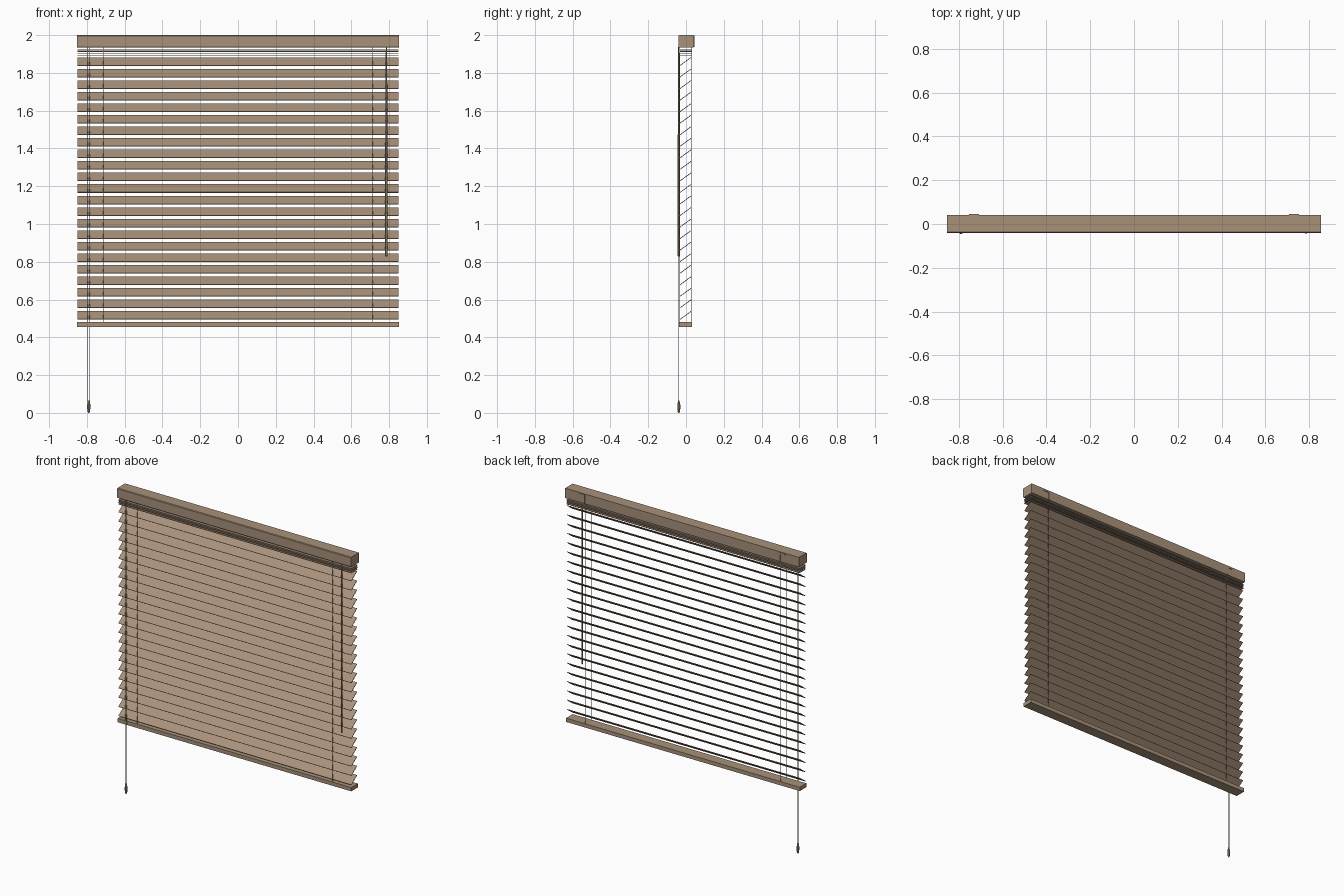
import bpy, bmesh, math
from mathutils import Vector, Matrix

if "Cube" in bpy.data.objects:
    bpy.data.objects.remove(bpy.data.objects["Cube"])


def material(name, rgb):
    m = bpy.data.materials.new(name)
    m.diffuse_color = (*rgb, 1)
    m.use_nodes = True
    m.node_tree.nodes["Principled BSDF"].inputs["Base Color"].default_value = m.diffuse_color
    return m


WOOD = material("tan wood", (0.39, 0.285, 0.195))
WAND = material("wand brown", (0.33, 0.24, 0.14))
CORD = material("cord grey", (0.24, 0.23, 0.21))


def finish(bm, name, mat):
    bmesh.ops.recalc_face_normals(bm, faces=bm.faces)
    me = bpy.data.meshes.new(name)
    bm.to_mesh(me)
    bm.free()
    me.materials.append(mat)
    ob = bpy.data.objects.new(name, me)
    bpy.context.collection.objects.link(ob)
    return ob


def extrude_x(name, profile, x0, x1, mat):
    """Closed (y, z) profile swept along x."""
    bm = bmesh.new()
    f = bm.faces.new([bm.verts.new((x0, y, z)) for y, z in profile])
    r = bmesh.ops.extrude_face_region(bm, geom=[f])
    vs = [v for v in r["geom"] if isinstance(v, bmesh.types.BMVert)]
    bmesh.ops.translate(bm, verts=vs, vec=(x1 - x0, 0, 0))
    return finish(bm, name, mat)


def box(name, x0, x1, y0, y1, z0, z1, mat):
    return extrude_x(name, [(y0, z0), (y1, z0), (y1, z1), (y0, z1)], x0, x1, mat)


def lathe(name, x, y, rings, sides, mat):
    """Stack of (radius, z) rings around a vertical axis, bottom to top."""
    bm = bmesh.new()
    loops = [[bm.verts.new((x + r * math.cos(2 * math.pi * i / sides),
                            y + r * math.sin(2 * math.pi * i / sides), z))
              for i in range(sides)] for r, z in rings]
    for a, b in zip(loops, loops[1:]):
        for i in range(sides):
            j = (i + 1) % sides
            bm.faces.new((a[i], a[j], b[j], b[i]))
    bm.faces.new(loops[0])
    bm.faces.new(loops[-1])
    return finish(bm, name, mat)


def slat(name, y, z, angle, width):
    """Thin, flat blade tilted about x, rear edge up."""
    c, s = math.cos(angle), math.sin(angle)
    w, t = width / 2, 0.0018
    pts = [(-w, -t), (w, -t), (w, t), (-w, t)]
    return extrude_x(name, [(y + a * c - b * s, z + a * s + b * c) for a, b in pts],
                     -0.85, 0.85, WOOD)


# Headrail with slightly eased front edges
extrude_x("headrail", [(-0.038, 1.935), (0.041, 1.935), (0.041, 2.0), (-0.037, 2.0),
                       (-0.041, 1.996), (-0.041, 1.938)], -0.853, 0.853, WOOD)

# Flat slats gathered below the headrail
for i, z in enumerate((1.921, 1.913, 1.904, 1.893)):
    slat(f"stacked_slat_{i + 1}", -0.001, z, 0, 0.066)

# Tilted slats
for i in range(23):
    slat(f"slat_{i + 1}", -0.003, 1.860 - i * 0.0611, math.radians(36), 0.072)

# Bottom rail
box("bottom_rail", -0.853, 0.853, -0.037, 0.032, 0.455, 0.48, WOOD)

# Ladder cords and rear brackets on both sides
for s, side in ((-1, "left"), (1, "right")):
    lathe(f"ladder_cord_front_{side}", s * 0.713, -0.033, [(0.0015, 0.475), (0.0015, 1.94)], 6, CORD)
    lathe(f"ladder_cord_back_{side}", s * 0.713, 0.03, [(0.0015, 0.475), (0.0015, 1.94)], 6, CORD)
    xa, xb = sorted((s * 0.708, s * 0.753))
    box(f"bracket_top_{side}", xa, xb, 0.040, 0.045, 1.985, 1.997, WOOD)
    xa, xb = sorted((s * 0.708, s * 0.718))
    box(f"bracket_leg_{side}", xa, xb, 0.040, 0.045, 1.937, 1.985, WOOD)

# Pull cords and tassel
for i, x in enumerate((-0.795, -0.785)):
    lathe(f"pull_cord_{i + 1}", x, -0.038, [(0.002, 0.05), (0.002, 1.94)], 6, CORD)
lathe("tassel", -0.79, -0.038, [(0.003, 0), (0.006, 0.006), (0.0085, 0.025), (0.0085, 0.042),
                                (0.006, 0.056), (0.003, 0.066)], 10, WOOD)

# Tilt wand
lathe("tilt_wand", 0.785, -0.039, [(0.005, 0.828), (0.006, 0.835), (0.005, 1.90),
                                   (0.0025, 1.91), (0.0025, 1.938)], 6, WAND)
